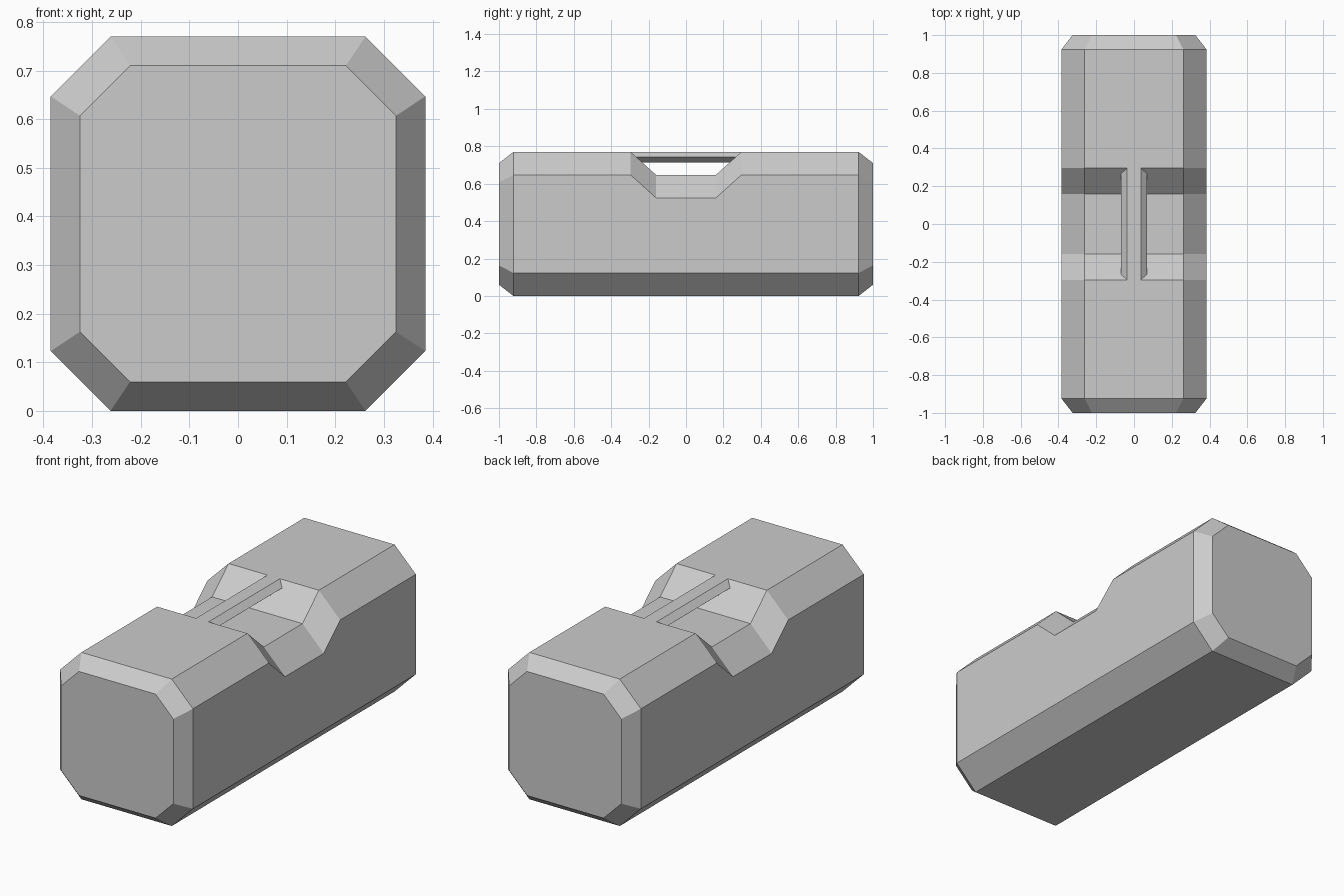
import bpy, bmesh

if "Cube" in bpy.data.objects:
    bpy.data.objects.remove(bpy.data.objects["Cube"])


def loft(name, rings, caps=True):
    # Skin a list of equal-length point rings into one flat-shaded mesh
    bm = bmesh.new()
    loops = [[bm.verts.new(p) for p in ring] for ring in rings]
    n = len(loops[0])
    for a, b in zip(loops, loops[1:]):
        for i in range(n):
            j = (i + 1) % n
            bm.faces.new((a[i], a[j], b[j], b[i]))
    if caps:
        bm.faces.new(loops[0])
        bm.faces.new(loops[-1])
    bmesh.ops.recalc_face_normals(bm, faces=bm.faces)
    mesh = bpy.data.meshes.new(name)
    bm.to_mesh(mesh)
    bm.free()
    obj = bpy.data.objects.new(name, mesh)
    bpy.context.collection.objects.link(obj)
    return obj


def octagon(y, half, flat, drop=0.0):
    # Chamfered square section; drop lowers its upper half
    c = 0.385
    right = [(flat, c - half), (half, c - flat),
             (half, c + flat - drop), (flat, c + half - drop)]
    pts = right + [(-x, z) for x, z in reversed(right)]
    return [(x, y, z) for x, z in pts]


# Body: octagonal block with bevelled ends and a dip across the top
half_sections = [(1.0, 0.325, 0.222, 0.0), (0.923, 0.385, 0.262, 0.0),
                 (0.296, 0.385, 0.262, 0.0), (0.16, 0.385, 0.262, 0.123)]
sections = [(-y, h, f, d) for y, h, f, d in half_sections]
sections += list(reversed(half_sections))
loft("body", [octagon(*s) for s in sections])

# Handle: hexagonal bar bridging the dip, ends mitred to its slopes
profile = [(0.036, 0.77), (0.07, 0.742), (0.036, 0.714),
           (-0.036, 0.714), (-0.07, 0.742), (-0.036, 0.77)]


def slope_y(z):
    return 0.296 - (0.77 - z) * 0.136 / 0.123


loft("handle", [[(x, s * slope_y(z), z) for x, z in profile]
                for s in (-1, 1)], caps=False)
